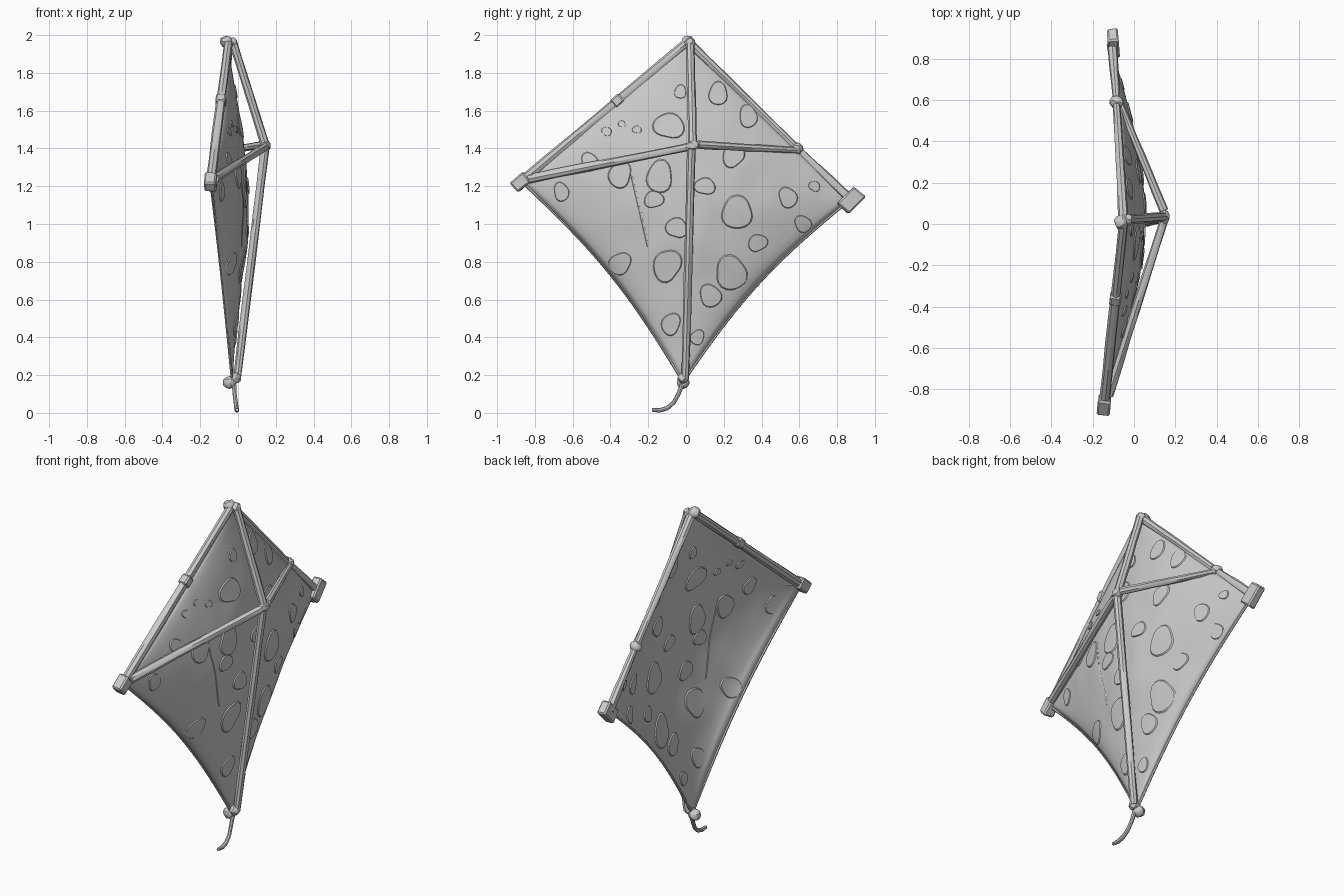
import bpy, bmesh, math, random
from mathutils import Vector, noise
from mathutils.bvhtree import BVHTree

if "Cube" in bpy.data.objects:
    bpy.data.objects.remove(bpy.data.objects["Cube"])

random.seed(4)
T, L = Vector((-0.05, 0.01, 1.965)), Vector((-0.145, -0.87, 1.225))
R, B = Vector((-0.105, 0.87, 1.13)), Vector((-0.03, -0.015, 0.165))
APEX = Vector((0.145, 0.035, 1.415))
CROSS = Vector((-0.085, 0.59, 1.40))


def finish(name, bm, angle=35):
    me = bpy.data.meshes.new(name)
    bmesh.ops.recalc_face_normals(bm, faces=bm.faces)
    bm.to_mesh(me)
    bm.free()
    ob = bpy.data.objects.new(name, me)
    bpy.context.collection.objects.link(ob)
    bpy.ops.object.select_all(action='DESELECT')
    ob.select_set(True)
    bpy.context.view_layer.objects.active = ob
    bpy.ops.object.shade_smooth_by_angle(angle=math.radians(angle))
    return ob


def tube(name, pts, radii, n=8, jitter=0.0):
    bm = bmesh.new()
    rings = []
    for i, p in enumerate(pts):
        d = pts[min(i + 1, len(pts) - 1)] - pts[max(i - 1, 0)]
        a = d.cross(Vector((1, 0.1, 0))).normalized()
        b = d.cross(a).normalized()
        ring = []
        for k in range(n):
            t = 2 * math.pi * k / n
            r = radii[i] * (1 + random.uniform(-jitter, jitter))
            ring.append(bm.verts.new(p + (a * math.cos(t) + b * math.sin(t)) * r))
        rings.append(ring)
    for r0, r1 in zip(rings, rings[1:]):
        for k in range(n):
            bm.faces.new((r0[k], r0[(k + 1) % n], r1[(k + 1) % n], r1[k]))
    bm.faces.new(rings[0])
    bm.faces.new(rings[-1])
    return finish(name, bm)


def rod(name, a, b, r0, r1, seg=6):
    fr = [i / seg for i in range(seg + 1)]
    return tube(name, [a.lerp(b, f) for f in fr], [r0 + (r1 - r0) * f for f in fr], 8, 0.08)


def knob(name, c, size):
    bm = bmesh.new()
    bmesh.ops.create_icosphere(bm, subdivisions=2, radius=1)
    for v in bm.verts:
        v.co = Vector(c) + Vector(v.co[i] * size[i] for i in range(3)) * random.uniform(0.92, 1.06)
    return finish(name, bm, 25)


def block(name, c, size, direction):
    bm = bmesh.new()
    bmesh.ops.create_cube(bm, size=1)
    for v in bm.verts:
        v.co = Vector(v.co[i] * size[i] * random.uniform(0.9, 1.05) for i in range(3))
    bmesh.ops.bevel(bm, geom=bm.edges[:], offset=0.008, segments=1, affect='EDGES')
    q = Vector(direction).to_track_quat('Z', 'X')
    for v in bm.verts:
        v.co = q @ v.co + Vector(c)
    return finish(name, bm, 20)


# Sail: billowing diamond with hollow lower edges
def sail_point(u, v):
    p = T * (1 - u) * (1 - v) + R * u * (1 - v) + L * v * (1 - u) + B * u * v
    sag_r = 0.058 * math.sin(math.pi * v) * u ** 3
    sag_l = 0.058 * math.sin(math.pi * u) * v ** 3
    p += Vector((0, -0.72, 0.69)) * sag_r + Vector((0, 0.77, 0.63)) * sag_l
    dome = max(0, math.sin(math.pi * u) * math.sin(math.pi * v)) ** 0.65
    p.x += 0.13 * dome + 0.012 * dome * noise.noise(Vector((3, p.y * 7, p.z * 5)))
    return p


N = 36
bm = bmesh.new()
grid = [[bm.verts.new(sail_point(i / N, j / N)) for j in range(N + 1)] for i in range(N + 1)]
for i in range(N):
    for j in range(N):
        bm.faces.new((grid[i][j], grid[i + 1][j], grid[i + 1][j + 1], grid[i][j + 1]))
tree = BVHTree.FromBMesh(bm)
sail = finish("sail", bm)
thick = sail.modifiers.new("thickness", 'SOLIDIFY')
thick.thickness, thick.offset = 0.01, 0

# Hem cords on the lower edges
ts = [i / 20 for i in range(21)]
tube("left_hem", [sail_point(t, 1) for t in ts], [0.008] * 21, 6)
tube("right_hem", [sail_point(1, t) for t in ts], [0.008] * 21, 6)

# Raised irregular spots on both faces of the sail: y, z, radius
SPOTS = [(-.24, 1.7, .06), (-.09, 1.52, .075), (-.42, 1.49, .025), (-.26, 1.5, .022), (-.03, 1.7, .035),
         (.12, 1.81, .045), (.17, 1.69, .06), (.33, 1.57, .06), (.25, 1.36, .065), (-.14, 1.25, .085),
         (-.35, 1.26, .07), (-.51, 1.33, .05), (-.66, 1.17, .05), (-.54, 1.0, .075), (-.17, 1.13, .05),
         (-.05, .98, .06), (-.1, .78, .09), (-.35, .79, .06), (-.22, .62, .085), (-.08, .47, .06),
         (.54, 1.14, .055), (.62, 1.0, .045), (.27, 1.06, .085), (.38, .9, .05), (.24, .74, .09),
         (.13, .62, .06), (.1, 1.2, .05), (.68, 1.2, .03), (.06, .4, .04), (-.34, 1.53, .02)]
bm = bmesh.new()
for y, z, r in SPOTS:
    ph, n = random.uniform(0, 6.28), 20
    sy = random.uniform(0.85, 1.1)
    for side in (1, -1):
        rings = []
        for f, h in ((1.0, 0.002), (0.9, 0.011), (0.45, 0.011)):
            ring = []
            for k in range(n):
                t = 2 * math.pi * k / n
                q = r * f * (1 + 0.1 * math.sin(2 * t + ph) + 0.07 * math.sin(3 * t + 2 * ph))
                hit = tree.ray_cast(Vector((1, y + q * sy * math.cos(t), z + q * math.sin(t))), Vector((-1, 0, 0)))[0]
                if hit:
                    ring.append(bm.verts.new(hit + Vector((side * h, 0, 0))))
            rings.append(ring)
        if min(len(g) for g in rings) < n:
            continue
        for a, b in zip(rings, rings[1:]):
            for k in range(n):
                bm.faces.new((a[k], a[(k + 1) % n], b[(k + 1) % n], b[k]))
        bm.faces.new(rings[-1])
finish("sail_spots", bm, 30)

# Seam running down the left half of the sail
seam = []
for i in range(9):
    y, z = -0.3 + 0.1 * i / 8, 1.31 - 0.43 * i / 8
    seam.append(tree.ray_cast(Vector((1, y, z)), Vector((-1, 0, 0)))[0])
tube("sail_seam", seam, [0.008] * 9, 6)

# Frame poles along the upper edges and the raised struts
rod("left_top_pole", T, L, 0.023, 0.026)
rod("right_top_pole", T, CROSS, 0.024, 0.018)
rod("right_pole_end", CROSS, R, 0.017, 0.027)
rod("upper_strut", T + Vector((.025, .012, -.01)), APEX, 0.022, 0.024)
rod("lower_strut", APEX + Vector((0, -.005, 0)), B + Vector((.025, .01, .015)), 0.023, 0.021)
rod("left_strut", L + Vector((.02, .04, .015)), APEX + Vector((.002, -.01, -.005)), 0.024, 0.021)
rod("right_strut", APEX + Vector((0, .03, .005)), CROSS + Vector((.015, -.005, -.01)), 0.022, 0.017)

# Joints and end caps
knob("top_joint", T + Vector((-.012, 0, 0)), (.034, .034, .034))
knob("top_strut_joint", T + Vector((.022, .012, -.005)), (.026, .028, .028))
knob("apex_joint", APEX, (.03, .035, .028))
knob("bottom_joint", B + Vector((-.015, 0, -.005)), (.037, .034, .034))
knob("bottom_strut_joint", B + Vector((.018, 0, .02)), (.03, .03, .03))
knob("cross_joint", CROSS, (.036, .032, .032))
block("left_end_cap", L + Vector((0, -.005, -.003)), (.07, .065, .09), L - T)
block("left_pole_sleeve", T.lerp(L, 0.42), (.055, .055, .06), L - T)
block("right_end_block", R + Vector((.005, .005, -.003)), (.13, .055, .085), R - CROSS)

# Tail string
path = [(-.02, -.02, .15), (-.018, -.04, .1), (-.012, -.065, .055), (-.008, -.1, .025), (-.006, -.14, .013), (-.005, -.18, .016)]
tube("tail", [Vector(p) for p in path], [.012, .011, .011, .012, .012, .009], 8)
